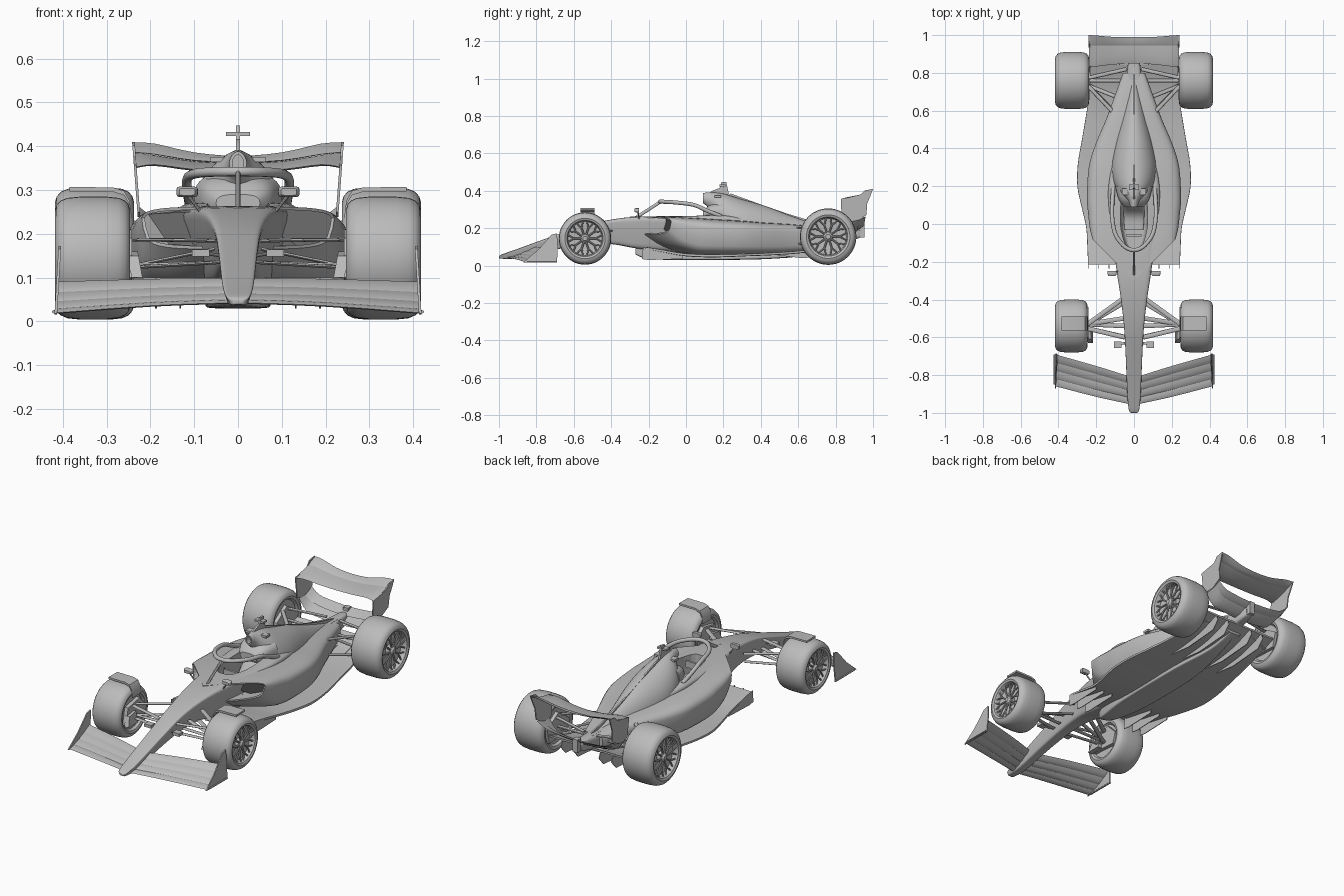
import bpy, bmesh
from math import sin, cos, pi, copysign
from mathutils import Vector

cube = bpy.data.objects.get("Cube")
if cube:
    bpy.data.objects.remove(cube)

grey = bpy.data.materials.new("plain_grey")
grey.use_nodes = True
COLOUR = (0.5, 0.5, 0.5, 1)
grey.diffuse_color = COLOUR
grey.node_tree.nodes["Principled BSDF"].inputs["Base Color"].default_value = COLOUR
SIDES = (("left", 1), ("right", -1))


def skin(name, rings, s=1, mouth=None):
    """Closed surface through equal rings of points; s=-1 mirrors it."""
    bm = bmesh.new()
    vs = [[bm.verts.new((s * p[0], p[1], p[2])) for p in r] for r in rings]
    n = len(vs[0])
    for a, b in zip(vs, vs[1:]):
        for i in range(n):
            bm.faces.new((a[i], a[(i + 1) % n], b[(i + 1) % n], b[i]))
    front = bm.faces.new(vs[0])
    bm.faces.new(vs[-1])
    bmesh.ops.recalc_face_normals(bm, faces=bm.faces)
    if mouth:  # hollow the front cap
        bmesh.ops.inset_region(bm, faces=[front], thickness=0.007)
        inner = bmesh.ops.extrude_discrete_faces(bm, faces=[front])["faces"][0]
        bmesh.ops.translate(bm, verts=inner.verts, vec=(0, mouth, 0))
    me = bpy.data.meshes.new(name)
    bm.to_mesh(me)
    bm.free()
    me.materials.append(grey)
    ob = bpy.data.objects.new(name, me)
    bpy.context.collection.objects.link(ob)
    return ob


def smooth(rows, n=4):
    """Catmull-Rom interpolation of number rows."""
    out = []
    for i in range(len(rows) - 1):
        p = [rows[max(i - 1, 0)], rows[i], rows[i + 1], rows[min(i + 2, len(rows) - 1)]]
        for k in range(n):
            t = k / n
            out.append([b + t / 2 * (c - a + t * (2*a - 5*b + 4*c - d + t * (3*(b - c) + d - a)))
                        for a, b, c, d in zip(*p)])
    return out + [list(rows[-1])]


def loft(name, rows, e=0.5, foot=1, mouth=None, steps=4, cx=0, s=1):
    """Rows: y, half width, bottom, top, optional sweep. foot scales the base width."""
    rings = []
    for y, w, lo, hi, *sweep in smooth(rows, steps):
        ring = []
        for k in range(32):
            a = 2 * pi * k / 32
            u = copysign(abs(cos(a)) ** e, cos(a))
            v = (1 + copysign(abs(sin(a)) ** e, sin(a))) / 2
            x = w * u * (foot + (1 - foot) * v)
            ring.append((cx + x, y + (sweep[0] * abs(x) if sweep else 0), lo + (hi - lo) * v))
        rings.append(ring)
    return skin(name, rings, s, mouth)


def wing(name, stations, f0=0, f1=1, thick=0.006, bend=1.4):
    """Symmetric aerofoil; stations: x, y and z of leading, then trailing edge."""
    full = [(-x, *r) for x, *r in reversed(stations) if x > 0] + list(stations)
    prof = [(0, 0), (.15, .5), (.5, .6), (.85, .3), (1, 0), (.85, -.3), (.5, -.5), (.15, -.5)]
    rings = []
    for x, ya, za, yb, zb in smooth(full, 3):
        ring = []
        for c, h in prof:
            f = f0 + (f1 - f0) * c
            ring.append((x, ya + (yb - ya) * f, za + (zb - za) * f ** bend + h * thick))
        rings.append(ring)
    return skin(name, rings)


def plate(name, pts, x0, x1, s=1, lean=0):
    """Upright plate from a (y, z) outline; lean moves the top outwards."""
    return skin(name, [[(x + lean * z, y, z) for y, z in pts] for x in (x0, x1)], s)


def box(name, c, size, s=1):
    (x, y, z), (a, b, h) = c, [d / 2 for d in size]
    return plate(name, [(y - b, z - h), (y + b, z - h), (y + b, z + h), (y - b, z + h)], x - a, x + a, s)


def rod(name, a, b, wide=0.008, tall=0.004, s=1):
    """Flattened strut between two points."""
    a, b = Vector(a), Vector(b)
    d = (b - a).normalized()
    p = Vector((0, 0, 1)).cross(d).normalized()
    q = d.cross(p)
    return skin(name, [[c + p * wide * cos(t * pi / 5) + q * tall * sin(t * pi / 5)
                        for t in range(10)] for c in (a, b)], s)


def tube(name, pts, r):
    cu = bpy.data.curves.new(name, "CURVE")
    cu.dimensions, cu.bevel_depth, cu.bevel_resolution, cu.use_fill_caps = "3D", r, 3, True
    sp = cu.splines.new("POLY")
    path = smooth(pts, 6)
    sp.points.add(len(path) - 1)
    for q, p in zip(sp.points, path):
        q.co = (*p, 1)
    ob = bpy.data.objects.new(name, cu)
    cu.materials.append(grey)
    bpy.context.collection.objects.link(ob)
    return ob


# Main body
chassis = loft("nose_and_chassis", [
    (-1, .014, .04, .05), (-.985, .029, .037, .06), (-.9, .038, .04, .09), (-.7, .047, .085, .162),
    (-.55, .056, .11, .213), (-.4, .074, .115, .246), (-.25, .098, .09, .262), (0, .135, .07, .265),
    (.2, .145, .06, .27), (.4, .1, .06, .24)], e=.27, foot=.6)
sidepods = loft("sidepods", [
    (-.3, .228, .165, .262, 1), (-.16, .243, .1, .262, .6), (0, .252, .062, .257, .25), (.14, .258, .055, .25, 0),
    (.3, .248, .055, .24, 0), (.42, .212, .058, .23, 0), (.55, .155, .065, .222, 0),
    (.68, .105, .08, .21, 0), (.8, .06, .1, .195, 0)], e=.45, foot=.9, mouth=.08)
cover = loft("engine_cover", [
    (.09, .02, .335, .388), (.13, .034, .29, .392), (.2, .1, .12, .385), (.3, .118, .09, .355),
    (.42, .1, .08, .32), (.55, .07, .08, .27), (.68, .042, .09, .225), (.78, .024, .11, .195)],
    e=1.1, mouth=.03)
plate("engine_cover_fin", [(.2, .36), (.24, .385), (.4, .327), (.55, .275), (.7, .23), (.83, .2),
                           (.83, .15), (.4, .2)], -.004, .004)
box("exhaust_tail", (0, .8, .185), (.045, .07, .03))

# Cockpit opening and its contents
cutter = loft("cockpit_cutter", [(-.13, .02, .12, .5), (-.11, .045, .12, .5), (-.02, .07, .12, .5),
                                 (.1, .07, .12, .5), (.17, .055, .12, .5), (.19, .03, .12, .5)], e=.3, steps=2)
cutter.hide_render = True
cutter.hide_set(True)
for ob in (chassis, sidepods):
    m = ob.modifiers.new("cockpit", "BOOLEAN")
    m.object, m.operation, m.solver = cutter, "DIFFERENCE", "EXACT"
loft("seat", [(-.03, .05, .115, .135), (.05, .055, .115, .15), (.12, .055, .12, .24), (.18, .05, .13, .27)])
loft("headrest", [(.09, .05, .25, .29), (.13, .08, .23, .325), (.2, .1, .22, .34)], e=.7)
box("steering_wheel", (0, -.06, .235), (.08, .012, .035))

# Halo
tube("halo_hoop", [(s * x, y, z) for s, part in ((-1, 1), (1, -1)) for x, y, z in
                   [(.11, .19, .262), (.115, .11, .295), (.116, .04, .325), (.1, -.05, .337),
                    (.06, -.11, .341), (.02, -.135, .342)][::part]], .011)
rod("halo_pillar", (0, -.27, .255), (0, -.135, .342), .006, .009)

# Roll hoop camera and aerial
box("camera_bar", (0, .17, .37), (.125, .035, .012))
plate("aerial_mast", [(.12, .38), (.14, .4), (.18, .415), (.19, .447), (.215, .447), (.23, .38)], -.005, .005)
box("aerial_pods", (0, .195, .428), (.055, .03, .01))

# Floor with raised front lip, plank and diffuser
loft("floor", [(-.215, .243, .088, .1), (-.12, .247, .07, .085), (-.02, .253, .052, .068), (.08, .275, .045, .062),
               (.2, .3, .045, .062), (.32, .297, .05, .064), (.45, .275, .055, .07), (.6, .25, .065, .08),
               (.72, .235, .085, .1), (.845, .235, .13, .14)], e=.2)
loft("plank", [(-.27, .012, .06, .1), (-.2, .04, .036, .1), (0, .07, .03, .06), (.4, .07, .034, .06),
               (.65, .035, .055, .09), (.8, .02, .1, .14)], e=.3)
for side, s in SIDES:
    for x in (.075, .15):
        plate(f"{side}_diffuser_strake", [(.45, .06), (.62, .04), (.82, .055), (.86, .1), (.845, .135), (.6, .07)],
              x, x + .004, s)
    for x in (.13, .185, .238):
        plate(f"{side}_floor_fence", [(-.235, .035), (-.2, .03), (-.02, .036), (-.02, .06), (-.12, .075),
                                      (-.23, .098)], x, x + .004, s)

# Front wing
FRONT = [(0, -.96, .042, -.81, .1), (.04, -.95, .042, -.80, .1), (.2, -.915, .036, -.75, .098),
         (.412, -.86, .02, -.69, .092)]
for i, name in enumerate(("main_plane", "lower_flap", "middle_flap", "upper_flap")):
    wing("front_wing_" + name, FRONT, max(0, i * .25 - .02), .25 * i + .24)
for side, s in SIDES:
    plate(f"{side}_front_endplate", [(-.87, .018), (-.69, .016), (-.685, .1), (-.69, .172), (-.72, .165),
                                     (-.79, .085)], .414, .42, s, -.06)
    rod(f"{side}_endplate_foot", (.418, -.85, .022), (.418, -.69, .022), .007, .004, s)

# Rear wing
wing("rear_wing_main_plane", [(0, .85, .342, .955, .362), (.1, .845, .347, .955, .366),
                              (.19, .835, .358, .955, .38), (.235, .83, .352, .955, .385)], thick=.009)
wing("rear_wing_flap", [(0, .945, .364, .99, .378), (.1, .945, .368, .99, .386),
                        (.19, .945, .382, .997, .406), (.235, .945, .386, 1, .408)])
wing("beam_wing", [(0, .85, .16, .92, .19), (.1, .85, .165, .92, .195), (.18, .85, .18, .92, .21),
                   (.226, .85, .235, .94, .25)])
wing("upper_beam_wing", [(0, .9, .19, .955, .215), (.1, .9, .195, .955, .22), (.18, .9, .21, .955, .232),
                         (.226, .9, .242, .96, .262)])
loft("gearbox_tail", [(.75, .045, .11, .2), (.9, .025, .14, .2), (.93, .018, .15, .19)])
box("rear_light", (0, .94, .185), (.03, .03, .07))
for side, s in SIDES:
    plate(f"{side}_rear_endplate", [(.828, .357), (.832, .25), (.86, .238), (.91, .24), (.965, .27), (.968, .33),
                                    (.985, .37), (1, .41), (.955, .402), (.93, .375)], .205, .211, s, .075)


# Wheels: tyre, rim, forked spokes and hub
TYRE = [(.262, .04), (.262, .09), (.25, .098), (.246, .11), (.25, .122), (.258, .131), (.272, .137), (.3, .14),
        (.36, .14), (.39, .137), (.405, .131), (.414, .121), (.418, .108), (.413, .097), (.405, .093),
        (.385, .09), (.378, .03)]


def wheel(name, y, z, r, wide, s):
    k = r / .14

    def at(x, rad, a):
        return (.418 - (.418 - x) * wide, y + k * rad * cos(a), z + k * rad * sin(a))
    skin(name + "_tyre", [[at(x, rad, 2 * pi * i / 48) for i in range(48)] for x, rad in TYRE], s)
    skin(name + "_hub", [[at(x, rad, 2 * pi * i / 20) for i in range(20)]
                         for x, rad in ((.37, .026), (.398, .026), (.404, .016), (.41, .012))], s)
    for i in range(10):
        a = 2 * pi * i / 10
        rod(name + "_spoke", at(.398, .02, a), at(.4, .06, a), .005, .005, s)
        for d in (-.2, .2):
            rod(name + "_spoke_fork", at(.4, .057, a), at(.403, .093, a + d), .004, .004, s)


for side, s in SIDES:
    wheel(side + "_front_wheel", -.54, .145, .14, 1, s)
    wheel(side + "_rear_wheel", .76, .155, .151, 1.05, s)
    # Wheel fairing over the front tyre
    skin(f"{side}_wheel_fairing", [[(x, -.527 + .038 * u, z + (.01 if top else 0)) for u, top in
                                    ((-1, 0), (1, 0), (1, 1), (-1, 1))] for x, z in
                                   ((.243, .23), (.247, .265), (.26, .288), (.285, .296), (.385, .297))], s)
    # Front suspension
    for a, b in (((.05, -.6, .184), (.26, -.55, .187)), ((.065, -.4, .186), (.26, -.54, .187)),
                 ((.04, -.6, .135), (.26, -.55, .122)), ((.06, -.42, .135), (.26, -.54, .122)),
                 ((.05, -.54, .135), (.26, -.53, .128)), ((.055, -.5, .165), (.25, -.53, .125))):
        rod(f"{side}_front_arm", a, b, .012, .004, s)
    # Rear suspension
    for a, b in (((.08, .56, .2), (.26, .75, .21)), ((.04, .82, .2), (.26, .77, .21)),
                 ((.09, .58, .12), (.26, .75, .1)), ((.04, .82, .13), (.26, .77, .1)),
                 ((.03, .76, .155), (.26, .76, .155)), ((.06, .66, .19), (.26, .74, .12))):
        rod(f"{side}_rear_arm", a, b, .011, .005, s)
    # Brake ducts, nose pods and mirrors
    plate(f"{side}_front_brake_duct", [(-.62, .1), (-.46, .09), (-.44, .15), (-.5, .21), (-.6, .19)], .242, .266, s)
    plate(f"{side}_front_brake_scoop", [(-.63, .1), (-.55, .1), (-.55, .16), (-.61, .15)], .2, .225, s, .18)
    plate(f"{side}_rear_brake_duct", [(.66, .1), (.84, .09), (.86, .17), (.76, .23), (.67, .17)], .235, .266, s)
    box(f"{side}_nose_pod", (.085, -.64, .156), (.04, .035, .016), s)
    rod(f"{side}_nose_pod_stalk", (.04, -.63, .15), (.075, -.635, .156), .006, .004, s)
    loft(f"{side}_mirror", [(-.275, .018, .288, .304), (-.265, .024, .284, .308), (-.25, .024, .284, .308)],
         e=.4, cx=.116, s=s, steps=2)
    rod(f"{side}_mirror_stalk", (.085, -.25, .25), (.116, -.258, .29), .004, .004, s)

# Smooth shading with crisp edges
bpy.ops.object.select_all(action="DESELECT")
for ob in bpy.context.scene.objects:
    if ob.type == "MESH" and ob != cutter and ob.data.materials and ob.data.materials[0] == grey:
        ob.select_set(True)
        bpy.context.view_layer.objects.active = ob
bpy.ops.object.shade_smooth_by_angle(angle=.6)
